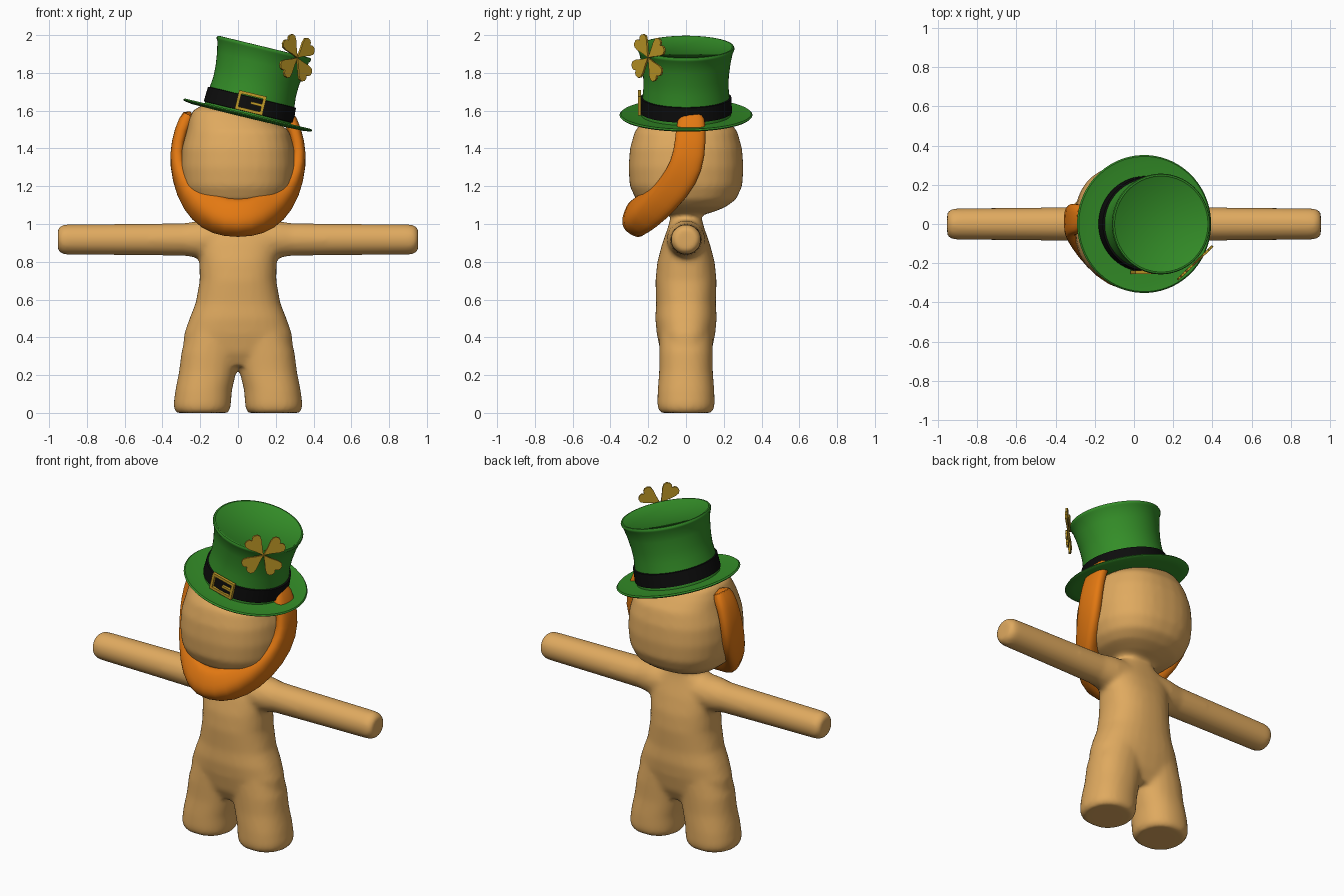
import bpy, bmesh, math
from mathutils import Vector as V


def material(name, rgb):
    m = bpy.data.materials.new(name)
    m.diffuse_color = (*rgb, 1)
    return m


SKIN = material("tan", (0.74, 0.40, 0.115))
ORANGE = material("orange", (0.77, 0.19, 0.006))
GREEN = material("green", (0.034, 0.27, 0.021))
BLACK = material("black", (0.004, 0.004, 0.004))
GOLD = material("gold", (0.53, 0.32, 0.02))


def ring(c, u, v, n=32, e=1.0):
    """Rounded cross-section; e below 1 makes it squarer."""
    pw = lambda t: math.copysign(abs(t) ** e, t)
    return [V(c) + V(u) * pw(math.cos(a)) + V(v) * pw(math.sin(a))
            for a in (2 * math.pi * (i + 0.5) / n for i in range(n))]


def loft(bm, rings):
    rows = [[bm.verts.new(p) for p in r] for r in rings]
    n = len(rows[0])
    faces = [bm.faces.new((a[i], a[(i + 1) % n], b[(i + 1) % n], b[i]))
             for a, b in zip(rows, rows[1:]) for i in range(n)]
    faces += [bm.faces.new(rows[0][::-1]), bm.faces.new(rows[-1])]
    bmesh.ops.recalc_face_normals(bm, faces=faces)


def finish(name, bm, mat, angle=40):
    me = bpy.data.meshes.new(name)
    bm.to_mesh(me)
    bm.free()
    me.materials.append(mat)
    ob = bpy.data.objects.new(name, me)
    bpy.context.collection.objects.link(ob)
    bpy.ops.object.select_all(action='DESELECT')
    ob.select_set(True)
    bpy.context.view_layer.objects.active = ob
    bpy.ops.object.shade_smooth_by_angle(angle=math.radians(angle))
    return ob


# body: torso, legs, arms and head lofted, then fused into one soft skin
def column(bm, sections, e):
    loft(bm, [ring((cx, 0, z), (rx, 0, 0), (0, ry, 0), e=e)
              for z, cx, rx, ry in sections])


bm = bmesh.new()
column(bm, [(0.25, 0, 0.27, 0.10), (0.32, 0, 0.295, 0.135), (0.42, 0, 0.285, 0.155),
            (0.5, 0, 0.257, 0.163), (0.58, 0, 0.225, 0.158), (0.7, 0, 0.203, 0.162),
            (0.8, 0, 0.205, 0.152), (0.9, 0, 0.22, 0.125), (0.97, 0, 0.20, 0.10),
            (1.01, 0, 0.15, 0.088), (1.04, 0, 0.10, 0.083), (1.12, 0, 0.09, 0.083)], 0.85)
column(bm, [(1.045, 0, 0.08, 0.08), (1.065, 0, 0.15, 0.15), (1.09, 0, 0.22, 0.21),
            (1.13, 0, 0.265, 0.265), (1.2, 0, 0.295, 0.298), (1.3, 0, 0.305, 0.305),
            (1.4, 0, 0.298, 0.297), (1.49, 0, 0.272, 0.272), (1.55, -0.03, 0.23, 0.225),
            (1.60, -0.07, 0.17, 0.18), (1.635, -0.08, 0.10, 0.10)], 0.82)
for s in (1, -1):
    column(bm, [(0, s * 0.19, 0.135, 0.135), (0.02, s * 0.19, 0.149, 0.149),
                (0.05, s * 0.189, 0.152, 0.152), (0.12, s * 0.182, 0.150, 0.150),
                (0.22, s * 0.160, 0.152, 0.142), (0.32, s * 0.145, 0.155, 0.142),
                (0.42, s * 0.12, 0.15, 0.14)], 0.9)
    loft(bm, [ring((s * x, 0, 0.918), (0, r, 0), (0, 0, r)) for x, r in
              [(0.1, 0.105), (0.2, 0.1), (0.28, 0.087), (0.5, 0.084), (0.85, 0.081),
               (0.92, 0.08), (0.945, 0.07), (0.954, 0.055)]])
body = finish("body", bm, SKIN, 180)
rm = body.modifiers.new("fuse", 'REMESH')
rm.mode = 'VOXEL'
rm.voxel_size = 0.014
rm.use_smooth_shade = True
sm = body.modifiers.new("soften", 'SMOOTH')
sm.factor = 0.5
sm.iterations = 8

# beard: strap swept from one temple, under the chin, to the other
half = [((0.25, 0.03, 1.60), (0.035, 0, 0.02), (0, 0.07, 0)),
        ((0.303, 0.025, 1.5), (0.035, 0, 0.01), (0, 0.08, 0)),
        ((0.328, 0.02, 1.37), (0.037, 0, 0), (0, 0.085, -0.01)),
        ((0.312, -0.02, 1.25), (0.04, 0, -0.01), (0, 0.082, -0.04)),
        ((0.255, -0.105, 1.145), (0.045, -0.02, -0.04), (0, 0.06, -0.06)),
        ((0.16, -0.20, 1.07), (0.04, -0.03, -0.075), (0, 0.068, -0.055)),
        ((0.07, -0.262, 1.03), (0.01, -0.035, -0.088), (0, 0.066, -0.04))]
flip = lambda p: (-p[0], p[1], p[2])
stations = half + [tuple(flip(p) for p in s) for s in half[::-1]]
bm = bmesh.new()
loft(bm, [ring(c, u, v, 16, 0.75) for c, u, v in stations])
beard = finish("beard", bm, ORANGE, 60)
beard.modifiers.new("round", 'SUBSURF').levels = 1

# hat: turned parts sharing one tilted frame
TILT = math.radians(13.6)


def on_hat(ob):
    ob.location = (0.05, 0, 1.57)
    ob.rotation_euler = (0, TILT, 0)


def turned(name, profile, mat):
    bm = bmesh.new()
    loft(bm, [ring((0, 0, z), (r, 0, 0), (0, r, 0), 64) for r, z in profile])
    on_hat(finish(name, bm, mat))


turned("hat_brim", [(0.2, -0.008), (0.3, -0.006), (0.345, 0.0), (0.352, 0.007),
                    (0.345, 0.014), (0.3, 0.008), (0.2, 0.008)], GREEN)
turned("hat_crown", [(0.238, 0.0), (0.231, 0.1), (0.225, 0.16), (0.227, 0.22),
                     (0.236, 0.29), (0.249, 0.352), (0.255, 0.360), (0.257, 0.370),
                     (0.253, 0.378), (0.245, 0.379), (0.240, 0.375)], GREEN)
turned("hat_band", [(0.236, 0.022), (0.244, 0.024), (0.240, 0.103), (0.230, 0.105)], BLACK)

# buckle: square frame with a prong
bm = bmesh.new()
for x, z, w, h in [(0, 0.043, 0.15, 0.016), (0, -0.043, 0.15, 0.016), (-0.067, 0, 0.016, 0.1),
                   (0.067, 0, 0.016, 0.1), (0.03, 0, 0.06, 0.014)]:
    cube = bmesh.ops.create_cube(bm, size=1)["verts"]
    for v in cube:
        v.co = V((v.co.x * w + x, v.co.y * 0.018 - 0.246, v.co.z * h + z + 0.074))
on_hat(finish("buckle", bm, GOLD, 30))

# clover: four heart-shaped leaves on the crown's front right edge
bm = bmesh.new()
centre, across, up = V((0.312, -0.198, 1.88)), V((0.72, 0.69, 0)), V((0, 0, 1))
normal = across.cross(up)
heart = [(0, 0), (0.04, 0.020), (0.08, 0.044), (0.105, 0.052), (0.122, 0.044),
         (0.130, 0.026), (0.126, 0.010), (0.114, 0)]
outline = heart + [(l, -w) for l, w in heart[-2:0:-1]]
for k in range(4):
    a = math.radians(35 + 90 * k)
    d, t = across * math.cos(a) + up * math.sin(a), up * math.cos(a) - across * math.sin(a)
    loft(bm, [[centre + d * l + t * w + normal * h for l, w in outline]
              for h in (-0.006, 0.006)])
finish("clover", bm, GOLD, 30)
